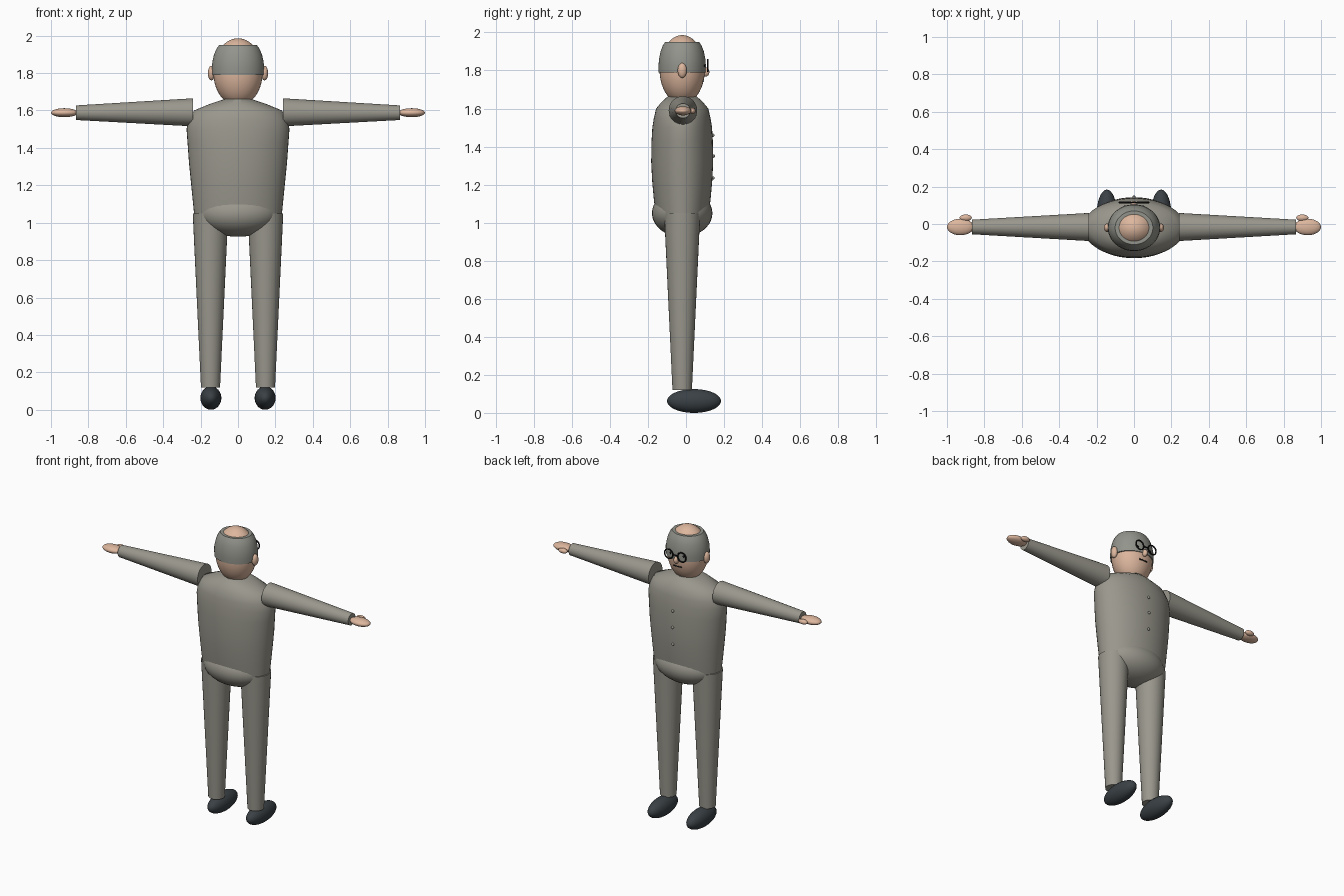
import bpy, math
from mathutils import Matrix, Vector

if "Cube" in bpy.data.objects:
    bpy.data.objects.remove(bpy.data.objects["Cube"])

CY = -0.02  # depth of the body axis; the figure faces +y


def material(name, r, g, b):
    m = bpy.data.materials.new(name)
    m.diffuse_color = (r, g, b, 1)
    m.use_nodes = True
    m.node_tree.nodes["Principled BSDF"].inputs["Base Color"].default_value = m.diffuse_color
    return m


SUIT = material("suit grey", 0.32, 0.31, 0.265)
HAIR = material("hair grey", 0.29, 0.295, 0.26)
SKIN = material("skin", 0.72, 0.47, 0.34)
SHOE = material("shoe charcoal", 0.042, 0.052, 0.06)
BLACK = material("black", 0.008, 0.008, 0.008)


def finish(name, mat):
    ob = bpy.context.object
    ob.name = name
    ob.data.materials.append(mat)
    bpy.ops.object.shade_smooth_by_angle(angle=math.radians(40))
    return ob


def ellipsoid(name, mat, loc, radii, segs=32, rings=20):
    bpy.ops.mesh.primitive_uv_sphere_add(segments=segs, ring_count=rings)
    bpy.context.object.data.transform(
        Matrix.Translation(loc) @ Matrix.Diagonal((*radii, 1)))
    return finish(name, mat)


def cone(name, mat, start, end, r1, r2, segs=32):
    a, b = Vector(start), Vector(end)
    bpy.ops.mesh.primitive_cone_add(vertices=segs, radius1=r1, radius2=r2,
                                    depth=(b - a).length)
    turn = (b - a).to_track_quat('Z', 'Y').to_matrix().to_4x4()
    bpy.context.object.data.transform(Matrix.Translation((a + b) / 2) @ turn)
    return finish(name, mat)


def loft(name, mat, rows, closed=False, segs=48):
    """Stack of elliptical rings (rx, ry, z); closed joins last ring to first."""
    verts, faces = [], []
    for rx, ry, z in rows:
        for i in range(segs):
            t = 2 * math.pi * i / segs
            verts.append((rx * math.cos(t), CY + ry * math.sin(t), z))
    n = len(rows)
    for k in range(n if closed else n - 1):
        k2 = (k + 1) % n
        for i in range(segs):
            j = (i + 1) % segs
            faces.append((k * segs + i, k * segs + j, k2 * segs + j, k2 * segs + i))
    if not closed:
        faces.append(tuple(reversed(range(segs))))
        faces.append(tuple((n - 1) * segs + i for i in range(segs)))
    me = bpy.data.meshes.new(name)
    me.from_pydata(verts, [], faces)
    ob = bpy.data.objects.new(name, me)
    bpy.context.collection.objects.link(ob)
    bpy.ops.object.select_all(action='DESELECT')
    bpy.context.view_layer.objects.active = ob
    ob.select_set(True)
    return finish(name, mat)


# Jacket and hips
loft("jacket", SUIT, [
    (0.235, 0.140, 1.05), (0.242, 0.149, 1.12), (0.252, 0.158, 1.22),
    (0.262, 0.163, 1.32), (0.270, 0.161, 1.43), (0.275, 0.157, 1.50),
    (0.266, 0.149, 1.55), (0.235, 0.137, 1.60), (0.150, 0.108, 1.635),
    (0.070, 0.078, 1.662)])
ellipsoid("hips", SUIT, (0, CY, 1.05), (0.222, 0.159, 0.125))

# Neck and head
cone("neck", SKIN, (0, CY, 1.60), (0, CY, 1.70), 0.072, 0.072)
ellipsoid("head", SKIN, (0, CY, 1.805), (0.132, 0.119, 0.181), 40, 28)

# Band of hair around a bald crown
profile = [(0.120, 1.79), (0.139, 1.79), (0.140, 1.825), (0.137, 1.86),
           (0.128, 1.90), (0.115, 1.93), (0.101, 1.949), (0.075, 1.949)]
loft("hair_band", HAIR, [(r, r * 0.89, z) for r, z in profile], closed=True)

# Face
ellipsoid("nose", SKIN, (0, 0.103, 1.792), (0.016, 0.020, 0.024), 20, 12)
cone("mouth", BLACK, (-0.03, 0.089, 1.745), (0.03, 0.089, 1.745), 0.005, 0.005, 12)
cone("glasses_bridge", BLACK, (-0.018, 0.115, 1.828), (0.018, 0.115, 1.828),
     0.004, 0.004, 10)

# Jacket buttons
for z, y in ((1.235, 0.141), (1.35, 0.144), (1.46, 0.141)):
    ellipsoid("button", SUIT, (0, y, z), (0.009, 0.009, 0.009), 12, 8)

# Paired parts
for s, side in ((-1, "left"), (1, "right")):
    ellipsoid(side + "_ear", SKIN, (s * 0.142, CY, 1.80), (0.019, 0.024, 0.039), 20, 14)
    ellipsoid(side + "_eye", BLACK, (s * 0.048, 0.092, 1.825), (0.009, 0.008, 0.009), 12, 8)
    bpy.ops.mesh.primitive_torus_add(major_radius=0.031, minor_radius=0.0045,
                                     major_segments=28, minor_segments=8)
    bpy.context.object.data.transform(
        Matrix.Translation((s * 0.049, 0.115, 1.826)) @ Matrix.Rotation(math.pi / 2, 4, 'X'))
    finish(side + "_glasses_rim", BLACK)
    cone(side + "_sleeve", SUIT, (s * 0.24, CY + 0.004, 1.59),
         (s * 0.865, CY + 0.004, 1.588), 0.075, 0.039)
    ellipsoid(side + "_hand", SKIN, (s * 0.928, CY + 0.004, 1.588), (0.072, 0.044, 0.024), 24, 16)
    ellipsoid(side + "_thumb", SKIN, (s * 0.90, 0.033, 1.588), (0.033, 0.018, 0.016), 20, 12)
    cone(side + "_trouser_leg", SUIT, (s * 0.147, CY, 1.05), (s * 0.147, CY, 0.12),
         0.095, 0.051)
    ellipsoid(side + "_shoe", SHOE, (s * 0.145, 0.042, 0.0625), (0.056, 0.142, 0.0625))
